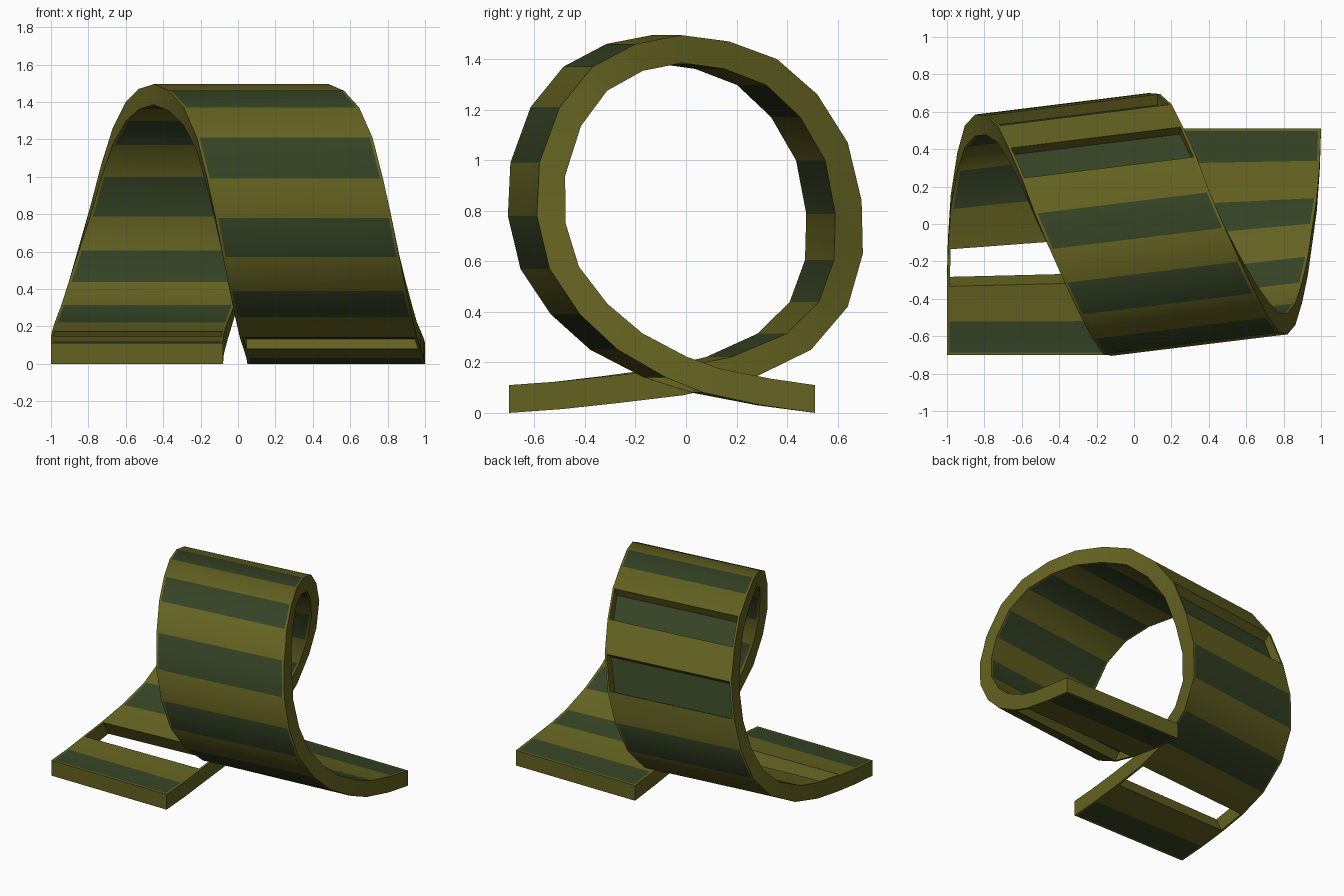
import bpy, bmesh, math
from mathutils import Vector

if "Cube" in bpy.data.objects:
    bpy.data.objects.remove(bpy.data.objects["Cube"])

THICK, EDGE, SKEW = 0.11, 0.016, 0.115

# Outer path along the right edge: y, z, x of the left edge, amount of yaw
PATH = [
    (-.70, 0, -1, 0), (-.49, .015, -1, .03), (-.26, .04, -1, .2), (-.01, .07, -.995, .6),
    (.25, .13, -.98, .85), (.495, .25, -.945, 1), (.64, .42, -.905, 1), (.70, .63, -.85, 1),
    (.695, .84, -.79, 1), (.64, 1.07, -.73, 1), (.52, 1.26, -.67, 1), (.36, 1.40, -.60, 1),
    (.17, 1.47, -.53, 1), (-.02, 1.495, -.45, 1), (-.20, 1.46, -.37, 1), (-.37, 1.37, -.29, 1),
    (-.50, 1.21, -.22, 1), (-.58, .99, -.165, 1), (-.59, .78, -.12, 1), (-.54, .57, -.08, 1),
    (-.42, .39, -.045, 1), (-.27, .25, -.015, .95), (-.08, .14, .01, .75), (.07, .08, .03, .4),
    (.30, .03, .045, .15), (.51, 0, .05, 0)]
LAST = len(PATH) - 1
HOLE = {2}                 # stripe missing right through
RECESSED = {8, 10, 22}     # stripes sunk on the outer side


def material(name, color):
    m = bpy.data.materials.new(name)
    m.diffuse_color = (*color, 1)
    m.use_nodes = True
    m.node_tree.nodes["Principled BSDF"].inputs["Base Color"].default_value = m.diffuse_color
    return m


OLIVE = material("olive", (0.127, 0.122, 0.015))
GREEN = material("dark_green", (0.035, 0.056, 0.018))


def thickness_dir(i):
    """Leaning direction from the outer to the inner side, in y and z."""
    if i in (0, LAST):
        return Vector((0, 1))
    a, b, c = (Vector(PATH[j][:2]) for j in (i - 1, i, i + 1))
    t = ((b - a).normalized() + (c - b).normalized()).normalized()
    lean = 0.35 * max(-1, min(1, (i - 13) / 5)) * min(1, i / 2, (LAST - i) / 2)
    return Vector((-t.y, t.x)) + t * lean


def point(s, u, v):
    """Point at station s, u across from left to right, v outer to inner."""
    def at(i):
        y, z, x, k = PATH[i]
        n = thickness_dir(i) * THICK * v
        width = 0.92 + 0.03 * i / LAST
        return Vector((x + u * width, y - SKEW * k * (1 - u) + n.x, z + n.y))
    i = min(int(s), LAST - 1)
    return at(i).lerp(at(i + 1), s - i)


def finish(bm, name):
    me = bpy.data.meshes.new(name)
    bm.to_mesh(me)
    bm.free()
    me.materials.append(OLIVE)
    me.materials.append(GREEN)
    ob = bpy.data.objects.new(name, me)
    bpy.context.collection.objects.link(ob)
    bpy.ops.object.select_all(action='DESELECT')
    ob.select_set(True)
    bpy.context.view_layer.objects.active = ob
    bpy.ops.object.shade_smooth_by_angle(angle=math.radians(35))


# Side rails along the whole loop
for name, u0, u1 in (("left_rail", 0, EDGE), ("right_rail", 1 - EDGE, 1)):
    bm = bmesh.new()
    rings = [[bm.verts.new(point(s, u, v)) for u, v in
              ((u0, 0), (u1, 0), (u1, 1), (u0, 1))] for s in range(LAST + 1)]
    bm.faces.new(rings[0])
    bm.faces.new(rings[-1][::-1])
    for a, b in zip(rings, rings[1:]):
        for j in range(4):
            k = (j + 1) % 4
            bm.faces.new((a[j], b[j], b[k], a[k]))
    bmesh.ops.recalc_face_normals(bm, faces=bm.faces)
    finish(bm, name)

# Deck sections: start, end, depth of the outer side, colour (olive bar at each end)
sections = [(0, 0.07, 0, 0)]
for i in range(LAST):
    sections.append((0.07 if i == 0 else i, LAST - 0.07 if i == LAST - 1 else i + 1,
                     1 if i in HOLE else 0.55 if i in RECESSED else 0, (i + 1) % 2))
sections.append((LAST - 0.07, LAST, 0, 0))

bm = bmesh.new()
shared = {}


def vert(s, u, v):
    if (s, u, v) not in shared:
        shared[s, u, v] = bm.verts.new(point(s, u, v))
    return shared[s, u, v]


# Striped inner and outer skins
U0, U1 = EDGE, 1 - EDGE
for a, b, depth, mat in sections:
    if depth == 1:
        continue
    for v in (1, depth):
        quad = [vert(a, U0, v), vert(a, U1, v), vert(b, U1, v), vert(b, U0, v)]
        bm.faces.new(quad if v == 1 else quad[::-1]).material_index = mat

# Olive cross walls wherever the depth changes, and at both ends
depths = [1] + [s[2] for s in sections] + [1]
borders = [s[0] for s in sections] + [LAST]
for s, before, after in zip(borders, depths, depths[1:]):
    if before != after:
        quad = [bm.verts.new(point(s, u, v)) for u, v in
                ((U0, before), (U1, before), (U1, after), (U0, after))]
        bm.faces.new(quad[::-1])
bm.normal_update()
finish(bm, "striped_deck")
